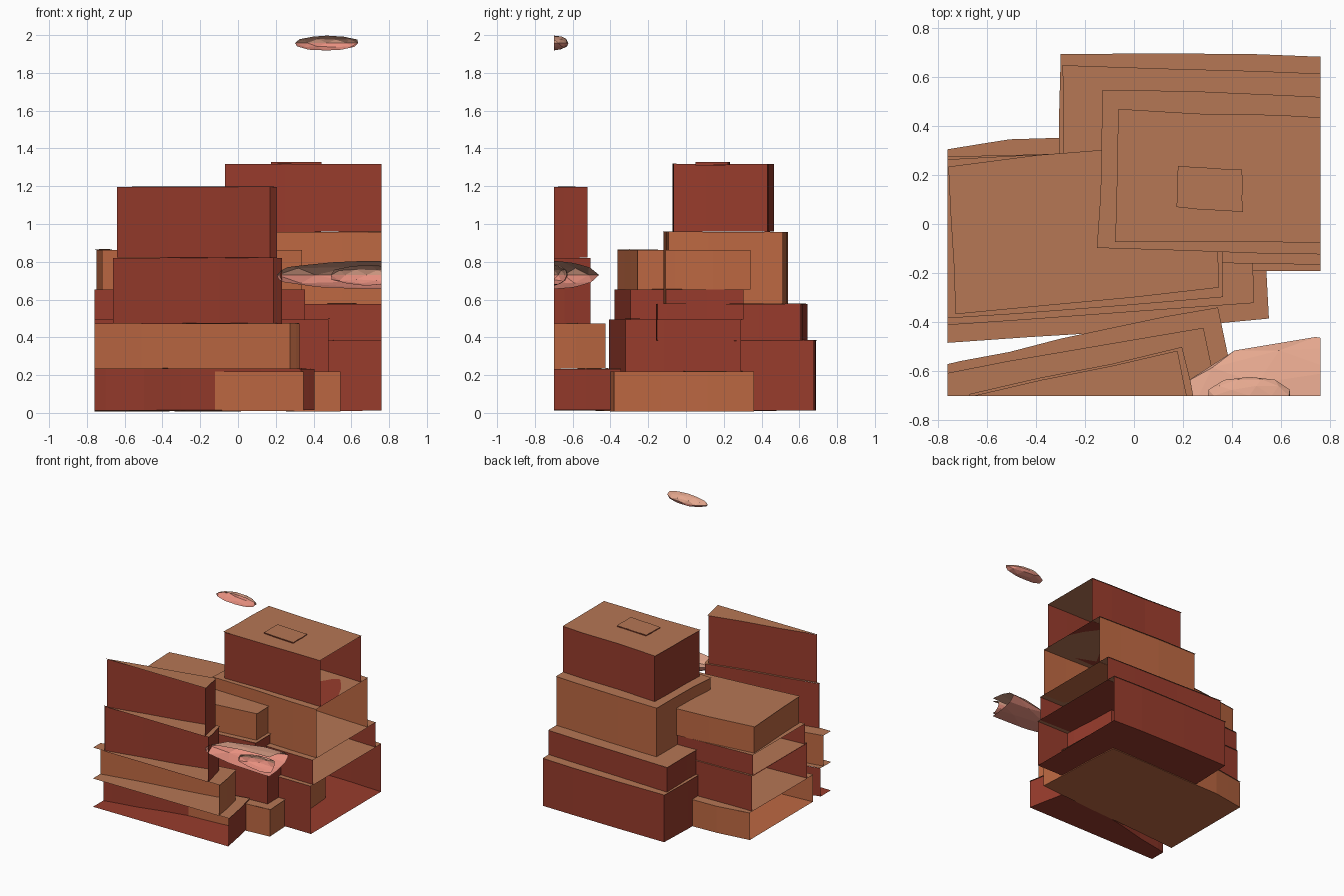
import bpy, bmesh, random
from mathutils import Vector

random.seed(4)
if "Cube" in bpy.data.objects:
    bpy.data.objects.remove(bpy.data.objects["Cube"])


def material(name, srgb):
    rgb = [(c / 255) ** 2.2 for c in srgb]
    m = bpy.data.materials.new(name)
    m.use_nodes = True
    m.diffuse_color = (*rgb, 1)
    m.node_tree.nodes["Principled BSDF"].inputs["Base Color"].default_value = (*rgb, 1)
    return m


TAN = material("tan rock top", (180, 118, 85))
RED = material("dark red rock", (151, 62, 48))
ORANGE = material("orange rock", (188, 104, 68))
CLOUD_TOP = material("peach cloud top", (236, 172, 146))
CLOUD_BASE = material("pink cloud base", (230, 142, 126))

HALF_X, FRONT_Y = 0.76, -0.70


def finish(name, bm, mats):
    """Trim the open sides of the block and make the object."""
    for co, no in (((HALF_X, 0, 0), (1, 0, 0)), ((-HALF_X, 0, 0), (-1, 0, 0)),
                   ((0, FRONT_Y, 0), (0, -1, 0))):
        bmesh.ops.bisect_plane(bm, geom=bm.verts[:] + bm.edges[:] + bm.faces[:],
                               plane_co=co, plane_no=no, clear_outer=True)
    mesh = bpy.data.meshes.new(name)
    bm.to_mesh(mesh)
    bm.free()
    for m in mats:
        mesh.materials.append(m)
    bpy.context.collection.objects.link(bpy.data.objects.new(name, mesh))


def jitter(s):
    return random.uniform(-s, s)


def rock(name, corners, z0, z1, colour, rough=0.005, lip=0.008, steps=3):
    """Slab with rough walls and a slightly overhanging tan lid."""
    pts = [Vector(c) for c in corners]
    mid = sum(pts, Vector((0, 0))) / len(pts)
    ring = []
    for a, b in zip(pts, pts[1:] + pts[:1]):
        for i in range(steps):
            p = a.lerp(b, i / steps)
            ring.append(p + Vector((jitter(rough), jitter(rough))))
    bm = bmesh.new()
    low = [bm.verts.new((p.x, p.y, z0 + abs(jitter(rough)))) for p in ring]
    high = [bm.verts.new((p.x, p.y, z1 - 0.002)) for p in ring]
    lid = []
    for p in ring:
        q = p + (p - mid).normalized() * lip
        lid.append(bm.verts.new((q.x, q.y, z1 + jitter(rough / 3))))
    n = len(ring)
    for i in range(n):
        j = (i + 1) % n
        bm.faces.new((low[i], low[j], high[j], high[i]))
    bm.faces.new(low[::-1])
    top = bm.faces.new(lid)
    top.material_index = 1
    finish(name, bm, (colour, TAN))


def cloud(name, centre, size):
    """Flat faceted puff, peach above and pink below."""
    bm = bmesh.new()
    bmesh.ops.create_icosphere(bm, subdivisions=2, radius=1)
    for v in bm.verts:
        v.co *= 1 + jitter(0.04)
        v.co = Vector(centre) + v.co * Vector(size)
    bm.normal_update()
    for f in bm.faces:
        f.material_index = 0 if f.normal.z > 0 else 1
    finish(name, bm, (CLOUD_TOP, CLOUD_BASE))


# Tall rear tower, open on its left side
E = 0.9
rock("tower_base", [(-0.30, -0.17), (E, -0.19), (E, 0.675), (-0.295, 0.69)], 0.01, 0.385, RED)
rock("tower_second", [(-0.285, -0.14), (E, -0.16), (E, 0.60), (-0.28, 0.645)], 0.38, 0.578, RED)
rock("tower_third", [(-0.14, -0.09), (E, -0.12), (E, 0.51), (-0.12, 0.54)], 0.574, 0.96, ORANGE)
rock("tower_top", [(-0.07, -0.065), (E, -0.075), (E, 0.42), (-0.06, 0.46)], 0.956, 1.32, RED)
rock("tower_cap_slab", [(0.175, 0.07), (0.44, 0.05), (0.44, 0.22), (0.18, 0.235)],
     1.31, 1.329, RED, rough=0.002, lip=0.002)

# Middle stack, open on its right side
W = -0.9
rock("middle_base", [(W, -0.49), (0.545, -0.385), (0.50, 0.36), (-0.5, 0.335), (W, 0.285)],
     0.006, 0.22, ORANGE)
rock("middle_second", [(W, -0.42), (0.48, -0.32), (0.46, 0.29), (W, 0.27)], 0.215, 0.497, RED)
rock("middle_third", [(W, -0.39), (0.36, -0.29), (0.34, 0.30), (W, 0.25)], 0.49, 0.655, RED)
rock("middle_top", [(-0.72, -0.365), (0.335, -0.26), (0.33, 0.34), (-0.75, 0.235)],
     0.65, 0.865, ORANGE)

# Front stack, cut open along the front
S = -0.9
rock("front_base", [(W, S), (0.445, S), (0.335, -0.34), (-0.3, -0.475), (W, -0.61)],
     0.012, 0.235, RED)
rock("front_second", [(W, S), (0.36, S), (0.28, -0.43), (W, -0.635)], 0.23, 0.475, ORANGE)
rock("front_third", [(-0.62, S), (0.275, S), (0.19, -0.51), (-0.665, -0.698)], 0.47, 0.823, RED)
rock("front_top", [(-0.60, S), (0.25, S), (0.17, -0.525), (-0.64, -0.698)], 0.818, 1.197, RED)

# Floating clouds
cloud("high_cloud", (0.47, -0.70, 1.958), (0.175, 0.08, 0.04))
cloud("low_cloud", (0.74, -0.73, 0.73), (0.57, 0.27, 0.08))
cloud("low_cloud_puff", (0.68, -0.70, 0.73), (0.20, 0.075, 0.055))
